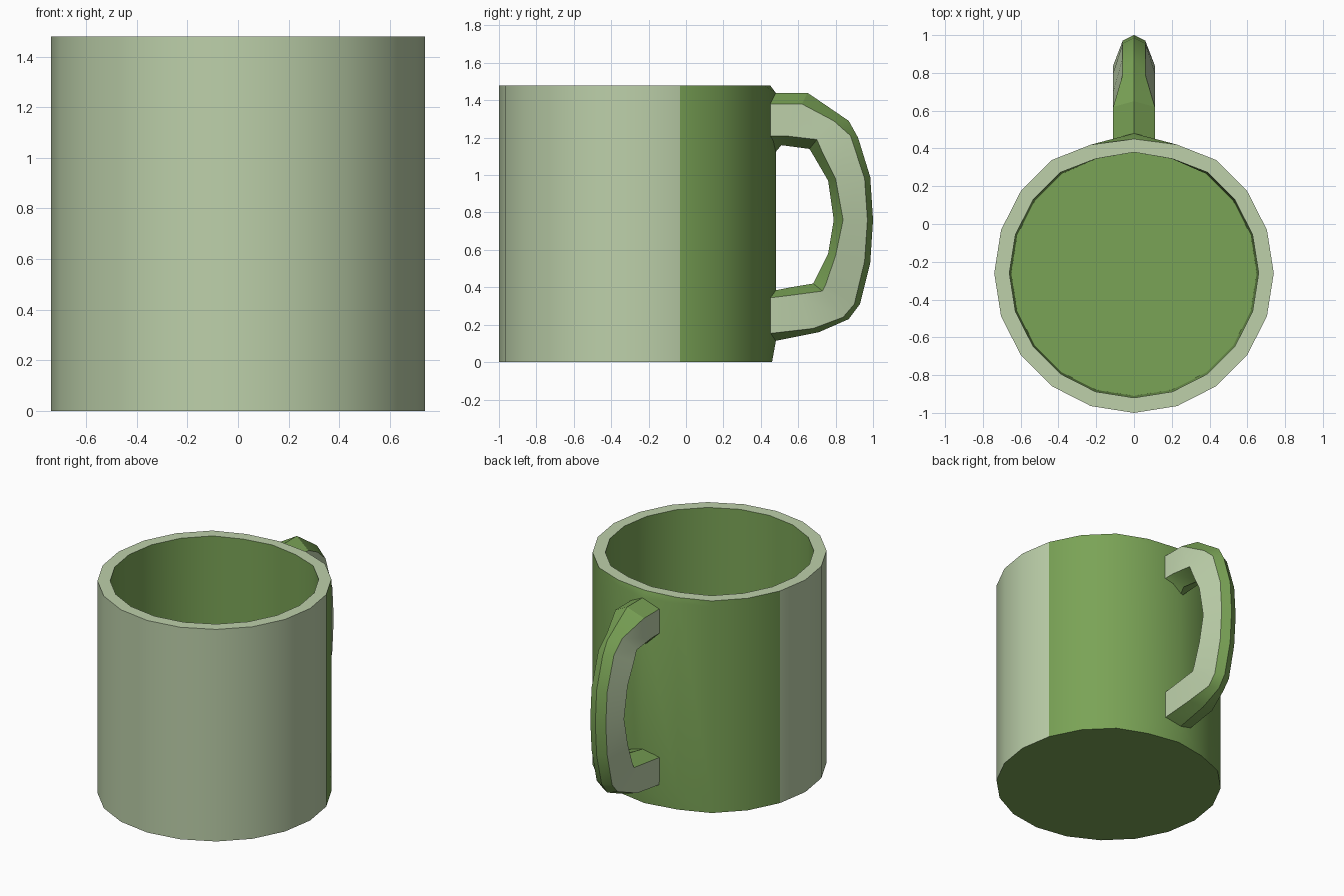
import bpy, bmesh, math

if "Cube" in bpy.data.objects:
    bpy.data.objects.remove(bpy.data.objects["Cube"])


def material(name, rgb):
    m = bpy.data.materials.new(name)
    m.diffuse_color = (*rgb, 1)
    m.use_nodes = True
    m.node_tree.nodes["Principled BSDF"].inputs["Base Color"].default_value = m.diffuse_color
    return m


GREEN = material("leaf green", (0.195, 0.367, 0.093))
SAGE = material("pale sage", (0.508, 0.631, 0.402))


def finish(name, bm):
    bmesh.ops.recalc_face_normals(bm, faces=bm.faces[:])
    mesh = bpy.data.meshes.new(name)
    bm.to_mesh(mesh)
    bm.free()
    ob = bpy.data.objects.new(name, mesh)
    bpy.context.collection.objects.link(ob)
    mesh.materials.append(GREEN)
    mesh.materials.append(SAGE)
    bpy.ops.object.select_all(action='DESELECT')
    ob.select_set(True)
    bpy.context.view_layer.objects.active = ob
    bpy.ops.object.shade_smooth_by_angle(angle=math.radians(30))
    return ob


def bridge(bm, a, b):
    n = len(a)
    return [bm.faces.new((a[i], a[(i + 1) % n], b[(i + 1) % n], b[i])) for i in range(n)]


# Mug body: 20-sided rings from the base, up the outside, down the inside
SIDES, CY = 20, -0.26
bm = bmesh.new()
rings = []
# radius, height, y of the rear vertex, y of its two neighbours
for r, z, rear, near in [(0.74, 0, 0.46, 0.42), (0.74, 0.11, 0.48, 0.42),
                         (0.74, 1.44, 0.48, 0.42), (0.74, 1.48, 0.45, 0.42),
                         (0.66, 1.48, 0.38, 0.345), (0.65, 0.08, 0.38, 0.345)]:
    ring = []
    for i in range(SIDES):
        a = 2 * math.pi * i / SIDES
        y = CY + r * math.cos(a)
        if i == 0:
            y = rear
        elif i in (1, SIDES - 1):
            y = near
        ring.append(bm.verts.new((r * math.sin(a), y, z)))
    rings.append(ring)
for k in range(5):
    for f in bridge(bm, rings[k], rings[k + 1]):
        front = f.calc_center_median().y < -0.03
        # sage on the front of the outside and all round the rim
        f.material_index = 1 if k == 3 or (k < 3 and front) else 0
bm.faces.new(rings[0])
bm.faces.new(rings[-1])
finish("mug_body", bm)

# Handle: six-sided section with pale flat sides and green ridges
# outer ridge (y, z), outer corner (y, z, half width), inner corner (y, z), inner ridge (y, z)
stations = [
    (.44, 1.44, .42, 1.38, .11, .42, 1.21, .46, 1.10),
    (.65, 1.44, .62, 1.38, .11, .53, 1.21, .51, 1.16),
    (.87, 1.29, .79, 1.29, .06, .70, 1.19, .66, 1.14),
    (.92, 1.20, .88, 1.21, .06, .73, 1.12, .69, 1.09),
    (.985, .99, .955, .98, .06, .80, .98, .76, .97),
    (1.0, .76, .97, .76, .06, .84, .76, .79, .76),
    (.985, .53, .955, .54, .06, .80, .57, .76, .58),
    (.93, .31, .90, .31, .06, .745, .41, .70, .46),
    (.87, .23, .84, .24, .06, .73, .38, .68, .42),
    (.71, .16, .68, .18, .10, .58, .36, .56, .40),
    (.46, .11, .42, .15, .11, .42, .34, .46, .38),
]
bm = bmesh.new()
rings = []
for oy, oz, cy, cz, w, iy, iz, ry, rz in stations:
    rings.append([bm.verts.new(p) for p in (
        (0, oy, oz), (w, cy, cz), (.11, iy, iz),
        (0, ry, rz), (-.11, iy, iz), (-w, cy, cz))])
for a, b in zip(rings, rings[1:]):
    for i, f in enumerate(bridge(bm, a, b)):
        f.material_index = 1 if i in (1, 4) else 0
bm.faces.new(rings[0])
bm.faces.new(rings[-1])
finish("handle", bm)
